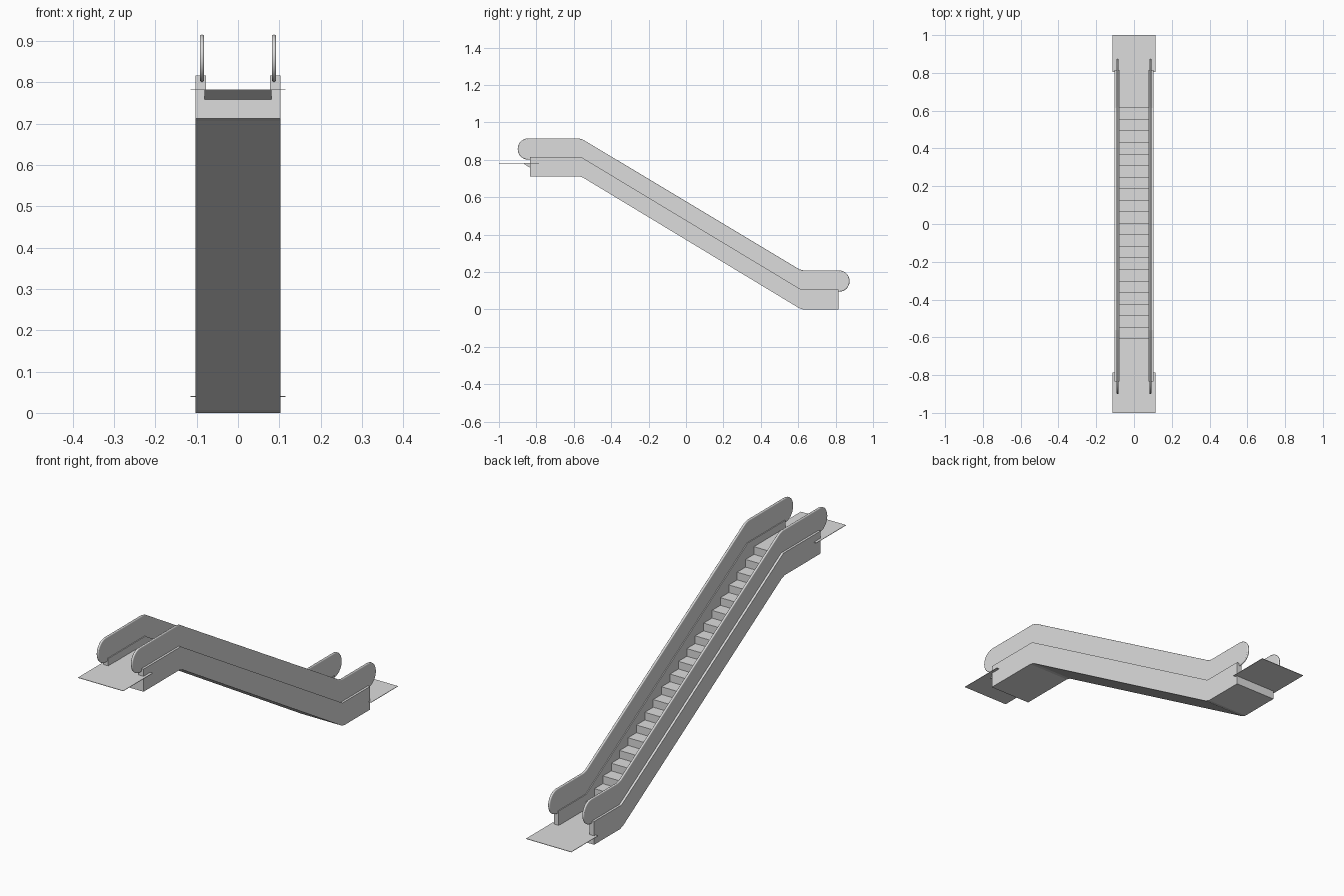
import bpy, bmesh, math

if "Cube" in bpy.data.objects:
    bpy.data.objects.remove(bpy.data.objects["Cube"])

grey = bpy.data.materials.new("light grey")
grey.diffuse_color = (0.72, 0.72, 0.72, 1)
grey.use_nodes = True
grey.node_tree.nodes["Principled BSDF"].inputs["Base Color"].default_value = grey.diffuse_color


def prism(name, outlines, x0, x1, bevel=0):
    """Extrude one or more (y, z) outlines from x0 to x1."""
    bm = bmesh.new()
    for pts in outlines:
        face = bm.faces.new([bm.verts.new((x0, y, z)) for y, z in pts])
        ext = bmesh.ops.extrude_face_region(bm, geom=[face])
        verts = [g for g in ext["geom"] if isinstance(g, bmesh.types.BMVert)]
        bmesh.ops.translate(bm, verts=verts, vec=(x1 - x0, 0, 0))
    bmesh.ops.recalc_face_normals(bm, faces=bm.faces)
    me = bpy.data.meshes.new(name)
    bm.to_mesh(me)
    bm.free()
    me.materials.append(grey)
    ob = bpy.data.objects.new(name, me)
    bpy.context.collection.objects.link(ob)
    if bevel:
        mod = ob.modifiers.new("soft_edge", 'BEVEL')
        mod.width = bevel
        mod.segments = 3
        mod.limit_method = 'ANGLE'
        mod.angle_limit = math.radians(50)
        bpy.context.view_layer.objects.active = ob
        ob.select_set(True)
        bpy.ops.object.shade_smooth_by_angle(angle=math.radians(32))
        ob.select_set(False)
    return ob


def arc(cy, cz, r, a0, a1, n=14):
    return [(cy + r * math.cos(math.radians(a0 + (a1 - a0) * i / n)),
             cz + r * math.sin(math.radians(a0 + (a1 - a0) * i / n)))
            for i in range(n + 1)]


LOW, HIGH = 0.04, 0.782          # floor heights
K_UP, K_LOW = -0.562, 0.615      # bends of the incline
END_UP, END_LOW = -0.834, 0.815  # ends of the truss

# Side walls and balustrades, mirrored left and right
under = [(END_LOW, 0.0), (K_LOW + 0.012, 0.0), (K_LOW - 0.01, 0.007),
         (K_UP + 0.01, 0.706), (K_UP - 0.012, 0.712), (END_UP, 0.712)]
wall = [(END_UP, 0.816), (K_UP, 0.816), (K_LOW, 0.107), (END_LOW, 0.107)] + under
rail = ([(K_UP - 0.012, 0.915), (K_UP + 0.01, 0.909), (K_LOW - 0.01, 0.215),
         (K_LOW + 0.012, 0.209)]
        + arc(0.818, 0.152, 0.057, 90, -90)
        + [(K_LOW, 0.095), (K_UP, 0.801)]
        + arc(-0.843, 0.858, 0.057, 270, 90))
for side, s in (("left", -1), ("right", 1)):
    prism(side + "_side_wall", [wall], s * 0.078, s * 0.1025)
    prism(side + "_balustrade", [rail], s * 0.082, s * 0.092, 0.004)

# Underside pan with closed ends, flush with the walls
t = 0.002
pan = ([(END_LOW, LOW)] + under + [(END_UP, HIGH), (END_UP + t, HIGH)]
       + [(max(END_UP + t, min(END_LOW - t, y)), z + t) for y, z in reversed(under)]
       + [(END_LOW - t, LOW)])
prism("underside_pan", [pan], -0.1025, 0.1025)

# Wedge-shaped steps: 21 on the incline, then level ones at each end
N = 21
run, rise = 0.0611, (HIGH - LOW) / N


def wedge(y, z, depth, drop):
    return [(y, z - drop), (y, z), (y - depth, z)]


steps = [wedge(0.616 - i * run, LOW + (i + 1) * rise, run, rise)
         for i in range(N - 1)]
top_start = 0.616 - (N - 1) * run
steps += [wedge(top_start - i * 0.0665, HIGH, 0.0665, 0.042) for i in range(4)]
steps += [wedge(0.616 + (i + 1) * 0.064, LOW, 0.064, rise) for i in range(3)]
prism("steps", steps, -0.081, 0.081)

# Landing plates
p = 0.001
for name, z, y0, y1 in (("upper_landing", HIGH, -1.0, -0.785),
                        ("lower_landing", LOW, 0.805, 1.0)):
    prism(name, [[(y0, z - p), (y1, z - p), (y1, z + p), (y0, z + p)]],
          -0.115, 0.115)
